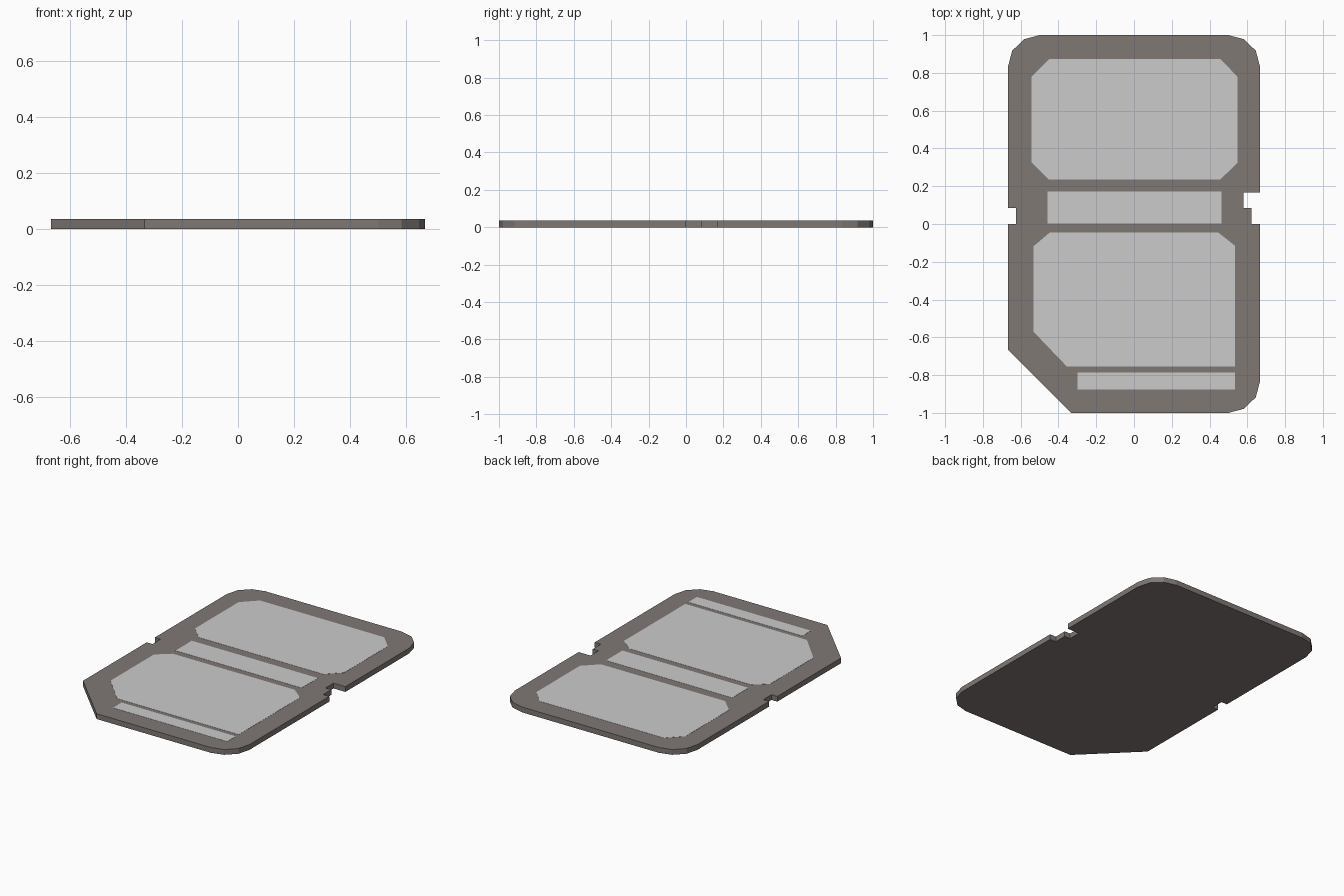
import bpy, bmesh

if "Cube" in bpy.data.objects:
    bpy.data.objects.remove(bpy.data.objects["Cube"])

THICK = 0.035


def material(name, rgb):
    m = bpy.data.materials.new(name)
    m.diffuse_color = (*rgb, 1)
    m.use_nodes = True
    m.node_tree.nodes["Principled BSDF"].inputs["Base Color"].default_value = m.diffuse_color
    return m


grey = material("warm grey plastic", (0.215, 0.19, 0.178))
light = material("light label", (0.60, 0.60, 0.60))


def plate(name, outline, z0, z1, mat):
    """Extrude a flat outline from z0 up to z1."""
    bm = bmesh.new()
    face = bm.faces.new([bm.verts.new((x, y, z0)) for x, y in outline])
    ext = bmesh.ops.extrude_face_region(bm, geom=[face])
    top = [v for v in ext["geom"] if isinstance(v, bmesh.types.BMVert)]
    bmesh.ops.translate(bm, vec=(0, 0, z1 - z0), verts=top)
    bmesh.ops.recalc_face_normals(bm, faces=bm.faces)
    me = bpy.data.meshes.new(name)
    bm.to_mesh(me)
    bm.free()
    me.materials.append(mat)
    ob = bpy.data.objects.new(name, me)
    bpy.context.collection.objects.link(ob)
    return ob


def rect(x0, x1, y0, y1):
    return [(x0, y0), (x1, y0), (x1, y1), (x0, y1)]


# Card body: rounded corners, one cut corner, side notches
corner = [(0.667, 0.833), (0.645, 0.917), (0.583, 0.978), (0.5, 1.0)]
body = [(-0.333, -1.0)]
body += [(x, -y) for x, y in reversed(corner)]
body += [(0.667, 0), (0.622, 0), (0.622, 0.085), (0.58, 0.085),
         (0.58, 0.168), (0.667, 0.168)]
body += corner
body += [(-x, y) for x, y in reversed(corner)]
body += [(-0.667, 0.085), (-0.625, 0.085), (-0.625, 0), (-0.667, 0),
         (-0.667, -0.665)]
plate("card_body", body, 0, THICK, grey)

# Thin label panels on the top face
labels = {
    "upper_label": [(-0.45, 0.235), (0.457, 0.235), (0.548, 0.325), (0.548, 0.78),
                    (0.457, 0.873), (-0.45, 0.873), (-0.542, 0.78), (-0.542, 0.325)],
    "middle_label": rect(-0.458, 0.464, 0.002, 0.172),
    "lower_label": [(-0.355, -0.755), (0.534, -0.755), (0.534, -0.115), (0.445, -0.044),
                    (-0.445, -0.044), (-0.532, -0.118), (-0.532, -0.57)],
    "bottom_label_strip": rect(-0.3, 0.534, -0.876, -0.786),
}
for name, outline in labels.items():
    plate(name, outline, THICK - 0.001, THICK + 0.001, light)
